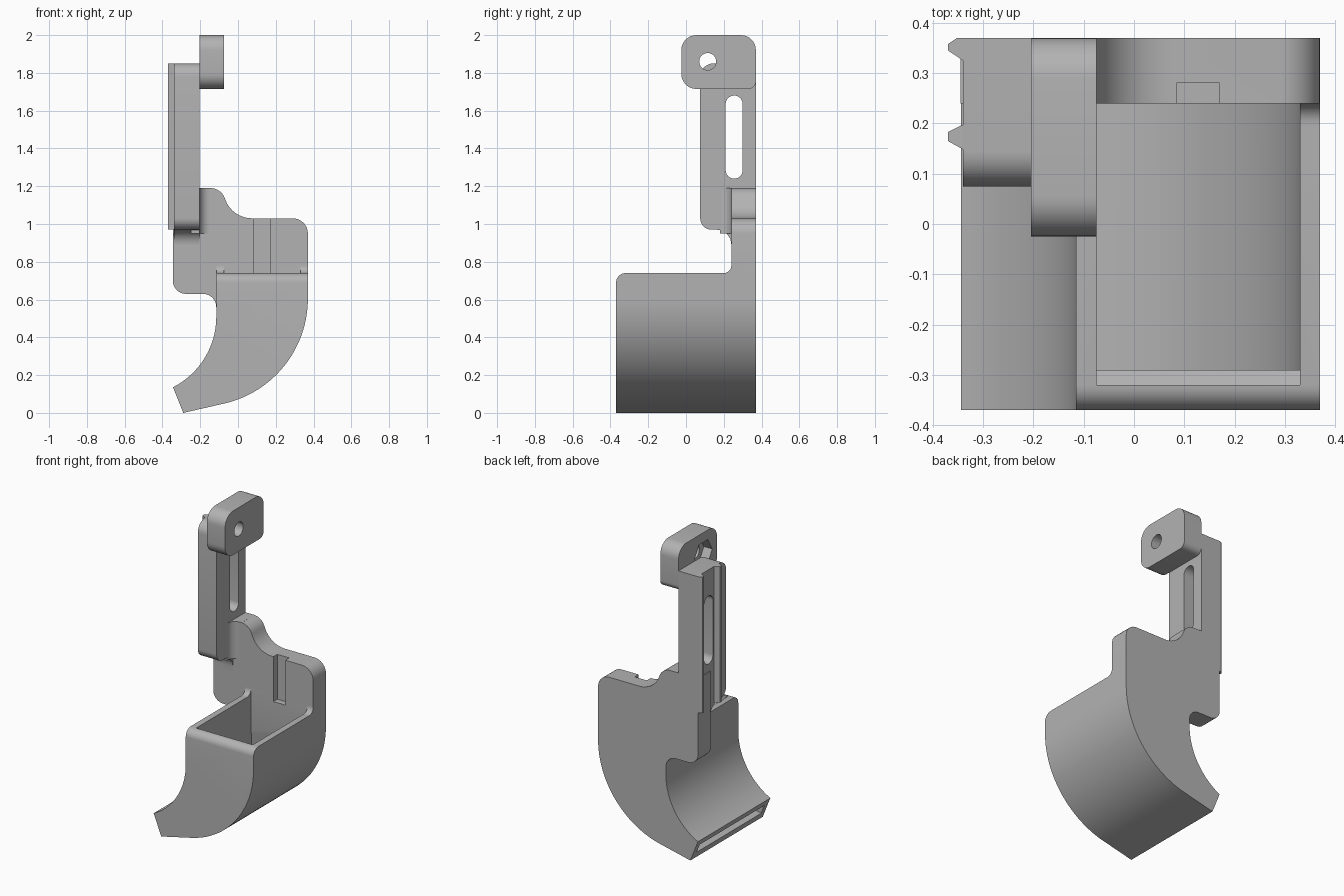
import bpy, bmesh
from math import sin, cos, pi, radians, tan
from mathutils import Vector

if "Cube" in bpy.data.objects:
    bpy.data.objects.remove(bpy.data.objects["Cube"])

grey = bpy.data.materials.new("plain_grey")
grey.use_nodes = True
GREY = (0.45, 0.45, 0.45, 1)
grey.diffuse_color = GREY
grey.node_tree.nodes["Principled BSDF"].inputs["Base Color"].default_value = GREY


def rounded(corners, steps=8):
    """Polygon from (u, v) or (u, v, radius) corners, with arcs at the radii."""
    out, n = [], len(corners)
    for i, c in enumerate(corners):
        p = Vector(c[:2])
        r = c[2] if len(c) > 2 else 0
        if not r:
            out.append(p)
            continue
        a = (Vector(corners[i - 1][:2]) - p).normalized()
        b = (Vector(corners[(i + 1) % n][:2]) - p).normalized()
        half = a.angle(b) / 2
        centre = p + (a + b).normalized() * (r / sin(half))
        start = p + a * (r / tan(half)) - centre
        turn = b.angle_signed(a)
        sweep = (pi - 2 * half) * (-1 if turn < 0 else 1)
        end = p + b * (r / tan(half)) - centre
        for k in range(steps + 1):
            t = k / steps
            s = sin(abs(sweep))
            out.append(centre + start * (sin((1 - t) * abs(sweep)) / s) + end * (sin(t * abs(sweep)) / s))
    return out


def finish(name, bm):
    bmesh.ops.recalc_face_normals(bm, faces=bm.faces[:])
    mesh = bpy.data.meshes.new(name)
    bm.to_mesh(mesh)
    bm.free()
    mesh.materials.append(grey)
    obj = bpy.data.objects.new(name, mesh)
    bpy.context.collection.objects.link(obj)
    return obj


def prism(name, outline, axis, lo, hi, bevel=None):
    """Extrude an outline along an axis; bevel is (edge test, width)."""
    place = {"x": lambda p, d: (d, p[0], p[1]),
             "y": lambda p, d: (p[0], d, p[1]),
             "z": lambda p, d: (p[0], p[1], d)}[axis]
    bm = bmesh.new()
    ends = [[bm.verts.new(place(p, d)) for p in outline] for d in (lo, hi)]
    for ring in ends:
        bm.faces.new(ring)
    n = len(outline)
    for i in range(n):
        j = (i + 1) % n
        bm.faces.new((ends[0][i], ends[0][j], ends[1][j], ends[1][i]))
    if bevel:
        edges = [e for e in bm.edges if all(bevel[0](v.co) for v in e.verts)]
        bmesh.ops.bevel(bm, geom=edges, offset=bevel[1], segments=8, profile=0.5, affect="EDGES")
    return finish(name, bm)


def rect(u0, u1, v0, v1, r=0):
    return rounded([(u0, v0, r), (u1, v0, r), (u1, v1, r), (u0, v1, r)])


def combine(obj, tool, operation):
    mod = obj.modifiers.new("combine", "BOOLEAN")
    mod.operation, mod.object, mod.solver = operation, tool, "EXACT"
    tool.hide_render = True
    bpy.context.view_layer.objects.active = obj
    bpy.ops.object.modifier_apply(modifier=mod.name)
    bpy.data.objects.remove(tool)


def outer(t, wall=0):
    a = radians(78.4) * t
    return -0.2 + (0.57 - wall) * cos(a), 0.605 - (0.57 - wall) * sin(a)


def inner(t, wall=0):
    a = radians(63) * t
    return -0.535 + (0.42 + wall) * cos(a), 0.51 - (0.42 + wall) * sin(a)


# Curved duct
N = 28
ts = [i / N for i in range(N + 1)]
outline = [(0.37, 0.74)] + [outer(t) for t in ts] + [(-0.29, 0)]
outline += [inner(t) for t in reversed(ts)] + [(-0.115, 0.74)]
duct = prism("duct_and_back_plate", outline, "y", -0.37, 0.37,
             (lambda c: c.y < -0.36 and c.z > 0.73, 0.05))

# Back plate with stepped top
plate = rounded([(-0.345, 0.63, 0.07), (-0.345, 1.19), (-0.09, 1.19, 0.08),
                 (-0.03, 1.03, 0.15), (0.37, 1.03, 0.08), (0.37, 0.62),
                 (-0.115, 0.54), (-0.115, 0.63, 0.07)])
combine(duct, prism("plate", plate, "y", 0.24, 0.37), "UNION")

# Fillets where the rim meets the plate
rim = rounded([(0.19, 0.7), (0.19, 0.74), (0.24, 0.74, 0.04),
               (0.24, 0.79), (0.3, 0.79), (0.3, 0.7)])
for x0, x1 in ((-0.115, -0.075), (0.33, 0.37)):
    combine(duct, prism("rim_fillet", rim, "x", x0, x1), "UNION")

# Hollow passage, widening toward the outlet
stations = [((0.33, 0.8), (-0.075, 0.8), 0)]
stations += [(outer(t, 0.04), inner(t, 0.04), t) for t in ts]
stations += [((-0.38, 0.028), (-0.42, 0.052), 1)]
bm = bmesh.new()
rings = []
for o, i, t in stations:
    front, back = -0.32 - 0.01 * t, 0.24 + 0.09 * t
    rings.append([bm.verts.new((p[0], y, p[1]))
                  for p, y in ((o, front), (o, back), (i, back), (i, front))])
for a, b in zip(rings, rings[1:]):
    for k in range(4):
        m = (k + 1) % 4
        bm.faces.new((a[k], a[m], b[m], b[k]))
bm.faces.new(rings[0])
bm.faces.new(rings[-1])
combine(duct, finish("passage", bm), "DIFFERENCE")

# Ledge inside the front wall
ledge = prism("inner_ledge", [(-0.325, 0.7), (-0.29, 0.67), (-0.325, 0.6)], "x", -0.08, 0.335)

# Vertical groove in the plate
combine(duct, prism("groove", rect(0.085, 0.17, 0.2, 0.28), "z", 0.74, 1.1), "DIFFERENCE")

# Slotted arm
arm_side = rounded([(0.37, 1.85), (0.075, 1.85, 0.07), (0.075, 0.97, 0.06),
                    (0.24, 0.97, 0.08), (0.24, 0.85), (0.37, 0.85)])
arm = prism("slotted_arm", arm_side, "x", -0.34, -0.205)
combine(arm, prism("slot", rect(0.21, 0.3, 1.24, 1.68, 0.0449), "x", -0.5, 0), "DIFFERENCE")

# Fillet between arm and plate
corner = rounded([(-0.25, 0.18), (-0.205, 0.18), (-0.205, 0.24, 0.055),
                  (-0.14, 0.24), (-0.14, 0.3), (-0.25, 0.3)])
fillet = prism("arm_fillet", corner, "z", 0.95, 1.19)

# Tapered guide rails on the outer face of the arm
rails = [prism("front_rail", [(-0.325, 0.14), (-0.37, 0.165), (-0.37, 0.183), (-0.325, 0.205)],
               "z", 0.97, 1.85),
         prism("back_rail", [(-0.325, 0.315), (-0.37, 0.345), (-0.37, 0.358), (-0.352, 0.37),
                             (-0.325, 0.37)], "z", 0.97, 1.85)]

# Clamp block with bolt hole and hexagonal nut pocket
block_side = rounded([(-0.025, 1.715, 0.08), (0.37, 1.715, 0.04), (0.37, 2, 0.08), (-0.025, 2, 0.08)])
block = prism("clamp_block", block_side, "x", -0.205, -0.075)


def ngon(n, r):
    return [(0.115 + r * cos(2 * pi * k / n), 1.86 + r * sin(2 * pi * k / n)) for k in range(n)]


combine(block, prism("bolt_hole", ngon(32, 0.045), "x", -0.3, 0), "DIFFERENCE")
combine(block, prism("nut_pocket", ngon(6, 0.09), "x", -0.3, -0.145), "DIFFERENCE")

# Smooth the curves, keep the edges sharp
bpy.ops.object.select_all(action="DESELECT")
for obj in [duct, ledge, arm, fillet, block] + rails:
    obj.select_set(True)
bpy.context.view_layer.objects.active = duct
bpy.ops.object.shade_smooth_by_angle(angle=radians(30))
